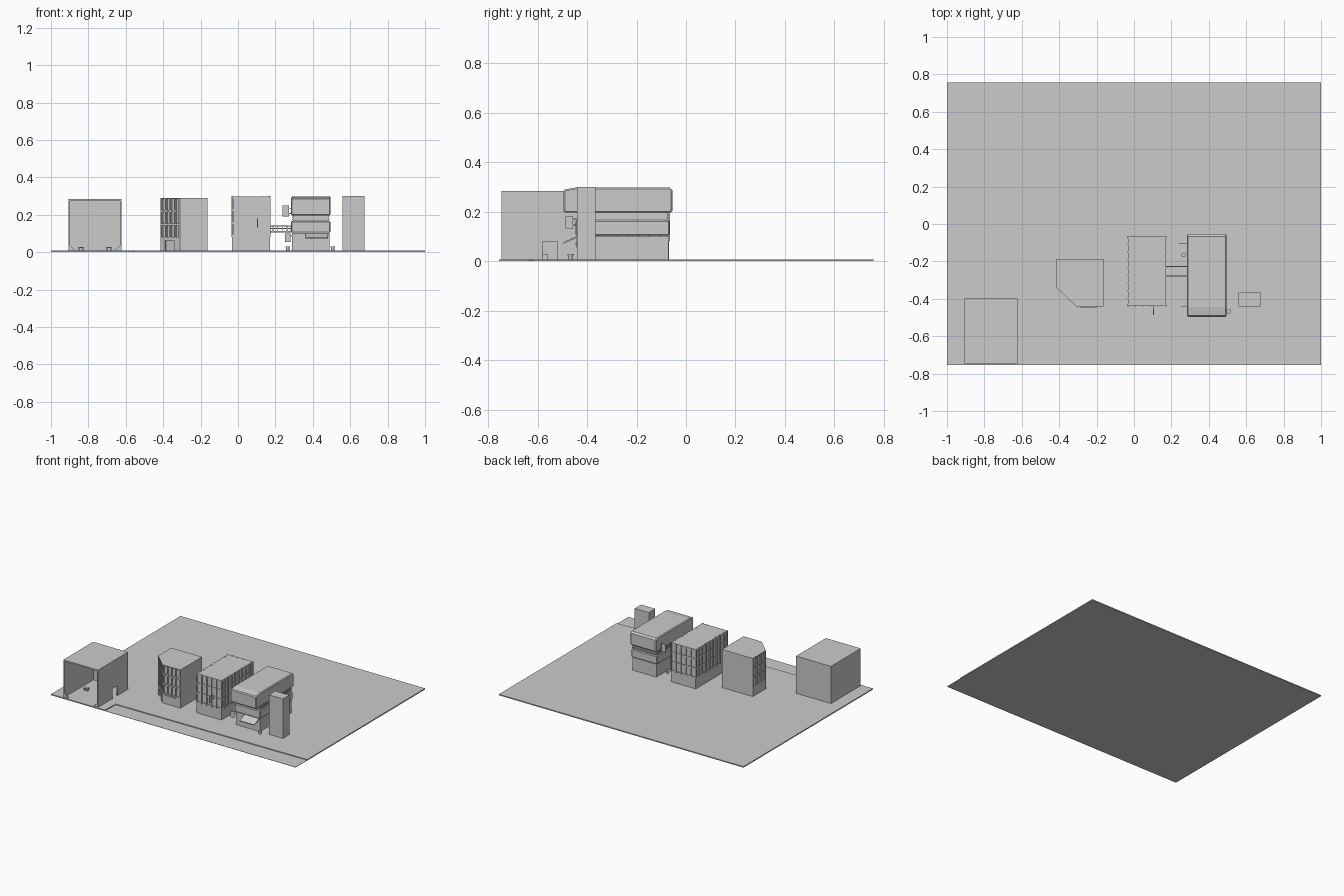
import bpy, bmesh, math
from mathutils import Matrix, Vector

if "Cube" in bpy.data.objects:
    bpy.data.objects.remove(bpy.data.objects["Cube"])

G = 0.008  # pavement height


def finish(name, bm):
    bmesh.ops.recalc_face_normals(bm, faces=bm.faces)
    me = bpy.data.meshes.new(name)
    bm.to_mesh(me)
    bm.free()
    ob = bpy.data.objects.new(name, me)
    bpy.context.collection.objects.link(ob)
    return ob


def add_box(bm, x0, x1, y0, y1, z0, z1, m=Matrix()):
    t = Matrix.Translation(((x0 + x1) / 2, (y0 + y1) / 2, (z0 + z1) / 2))
    s = Matrix.Diagonal((x1 - x0, y1 - y0, z1 - z0, 1))
    bmesh.ops.create_cube(bm, size=1, matrix=m @ t @ s)


def boxes(name, *dims):
    bm = bmesh.new()
    for d in dims:
        add_box(bm, *d)
    return finish(name, bm)


def prism(name, pts, a, b, axis='z'):
    """Extrude a profile: xy along z, or yz along x."""
    bm = bmesh.new()
    put = (lambda p, h: (p[0], p[1], h)) if axis == 'z' else (lambda p, h: (h, p[0], p[1]))
    f = bm.faces.new([bm.verts.new(put(p, a)) for p in pts])
    r = bmesh.ops.extrude_face_region(bm, geom=[f])
    vec = Vector(put((0, 0), b - a))
    bmesh.ops.translate(bm, vec=vec, verts=[v for v in r['geom'] if isinstance(v, bmesh.types.BMVert)])
    return finish(name, bm)


def modify(ob, kind, **kw):
    m = ob.modifiers.new(kind, kind)
    for k, v in kw.items():
        setattr(m, k, v)
    bpy.context.view_layer.objects.active = ob
    bpy.ops.object.modifier_apply(modifier=m.name)


def cut(ob, cutter):
    modify(ob, 'BOOLEAN', operation='DIFFERENCE', solver='EXACT', object=cutter)
    bpy.data.objects.remove(cutter)


def wall_frame(p, q):
    """Local x runs along the wall p to q, local y points inward."""
    d = Vector(q) - Vector(p)
    return Matrix.Translation((*p, 0)) @ Matrix.Rotation(math.atan2(d.y, d.x), 4, 'Z'), d.length


# ground: raised pavement with a lower road along the front
prism("pavement", [(-1, -.755), (-.56, -.755), (-.555, -.635), (1, -.62), (1, .757), (-1, .757)], 0, G)
prism("road", [(-.56, -.755), (1, -.755), (1, -.62), (-.555, -.635)], 0, .002)

# open-fronted garage with a side door
garage = boxes("garage", (-.907, -.622, -.745, -.397, .004, .283))
cut(garage, boxes("room_cut", (-.898, -.631, -.80, -.406, -.01, .273)))
cut(garage, boxes("door_cut", (-.64, -.60, -.58, -.52, -.01, .08)))
# corner gussets and low bench-like barriers inside
for sx in (-1, 1):
    bm = bmesh.new()
    cx = -.7645
    pts = [(cx + sx * .1335, G), (cx + sx * .1335, .036), (cx + sx * .105, G)]
    f = bm.faces.new([bm.verts.new((x, -.744, z)) for x, z in pts])
    r = bmesh.ops.extrude_face_region(bm, geom=[f])
    bmesh.ops.translate(bm, vec=(0, .012, 0), verts=[v for v in r['geom'] if isinstance(v, bmesh.types.BMVert)])
    finish("garage_corner_gusset", bm)
for cx, cy in ((-.84, -.57), (-.69, -.57)):
    boxes("garage_bench", (cx - .016, cx + .016, cy - .012, cy + .012, .022, .028),
          (cx - .014, cx - .008, cy - .01, cy + .01, G, .022),
          (cx + .008, cx + .014, cy - .01, cy + .01, G, .022))

# corner block with a chamfered corner and recessed windows
foot = [(-.415, -.34), (-.31, -.44), (-.163, -.44), (-.163, -.187), (-.415, -.187)]
block = prism("corner_block", foot, .004, .29)
bm = bmesh.new()
for p, q, n in ((foot[0], foot[1], 4), (foot[1], foot[2], 4), (foot[4], foot[0], 3)):
    m, length = wall_frame(p, q)
    step = (length - .012) / n
    for i in range(n):
        x = .006 + step * i
        for z0, z1 in ((.082, .143), (.154, .214), (.225, .284)):
            add_box(bm, x + .004, x + step - .004, -.02, .008, z0, z1, m)
cut(block, finish("window_cut", bm))
bm = bmesh.new()
m, length = wall_frame(foot[0], foot[1])
add_box(bm, .035, .105, -.02, .008, .004, .062, m)
cut(block, finish("entry_cut", bm))
boxes("shop_ledge", (-.29, -.2, -.447, -.435, .066, .074))

# office block: core with fins and floor bands on every side
X0, X1, Y0, Y1 = -.035, .173, -.44, -.065
boxes("office_core", (X0 + .007, X1 - .007, Y0 + .007, Y1 - .007, .08, .298))
boxes("office_base", (X0 + .003, X1 - .003, Y0 + .003, Y1 - .003, .004, .082))
boxes("office_bands", *[(X0 + .003, X1 - .003, Y0 + .003, Y1 - .003, z - .006, z + .006)
                        for z in (.088, .155, .225, .292)])
fins = []
for i in range(6):
    x = X0 + .003 + (X1 - X0 - .006) * i / 5
    for y in (Y0, Y1):
        fins.append((x - .003, x + .003, y - (0 if y == Y0 else .012), y + (.012 if y == Y0 else 0), .082, .299))
for i in range(1, 9):
    y = Y0 + (Y1 - Y0) * i / 9
    for x in (X0, X1):
        fins.append((x - (0 if x == X0 else .012), x + (.012 if x == X0 else 0), y - .003, y + .003, .082, .299))
boxes("office_fins", *fins)
boxes("office_blade_sign", (.102, .107, -.487, -.457, .133, .18))
boxes("office_sign_brackets", *[(.103, .106, -.46, -.43, z, z + .004) for z in (.145, .168)])

# footbridge between office block and stacked building
boxes("footbridge_deck", (.165, .292, -.28, -.225, .104, .112))
rails = []
for y in (-.279, -.229):
    rails += [(.165, .292, y, y + .003, z, z + .004) for z in (.124, .138)]
    rails += [(x, x + .004, y, y + .003, .11, .145) for x in (.185, .21, .235, .26, .28)]
boxes("footbridge_rails", *rails)

# stacked building: base, middle block, recessed band, overhanging top
boxes("stack_base", (.29, .488, -.44, -.07, .004, .103))
middle = boxes("stack_middle", (.283, .494, -.447, -.066, .104, .166))
modify(middle, 'BEVEL', width=.005, segments=1)
boxes("stack_neck", (.295, .483, -.435, -.075, .16, .20))
boxes("stack_neck_bands", *[(.289, .489, -.441, -.069, z, z + .005) for z in (.172, .185)])
top = prism("stack_top", [(-.49, .196), (-.062, .196), (-.054, .205), (-.054, .286), (-.066, .298),
                          (-.445, .298), (-.496, .289), (-.496, .202)], .284, .495, 'x')
modify(top, 'BEVEL', width=.006, segments=1, limit_method='ANGLE', angle_limit=math.radians(60))
prism("awning", [(-.495, .071), (-.44, .096), (-.44, .102), (-.495, .077)], .36, .48, 'x')

# wall signs on the left of the stacked building
boxes("upper_side_sign", (.238, .274, -.107, -.103, .19, .25),
      (.27, .29, -.107, -.103, .205, .209), (.27, .29, -.107, -.103, .23, .234))
boxes("lower_side_sign", (.25, .28, -.442, -.438, .054, .10), (.276, .294, -.442, -.438, .085, .089))

# street bins
for cx, cy in ((.507, -.467), (.266, -.165)):
    bm = bmesh.new()
    for r0, r1, z0, z1 in ((.008, .010, G - .002, .024), (.012, .012, .024, .029)):
        bmesh.ops.create_cone(bm, cap_ends=True, segments=12, radius1=r0, radius2=r1, depth=z1 - z0,
                              matrix=Matrix.Translation((cx, cy, (z0 + z1) / 2)))
    finish("street_bin", bm)

# plain tower at the right
boxes("tower", (.56, .675, -.44, -.365, .004, .30))
